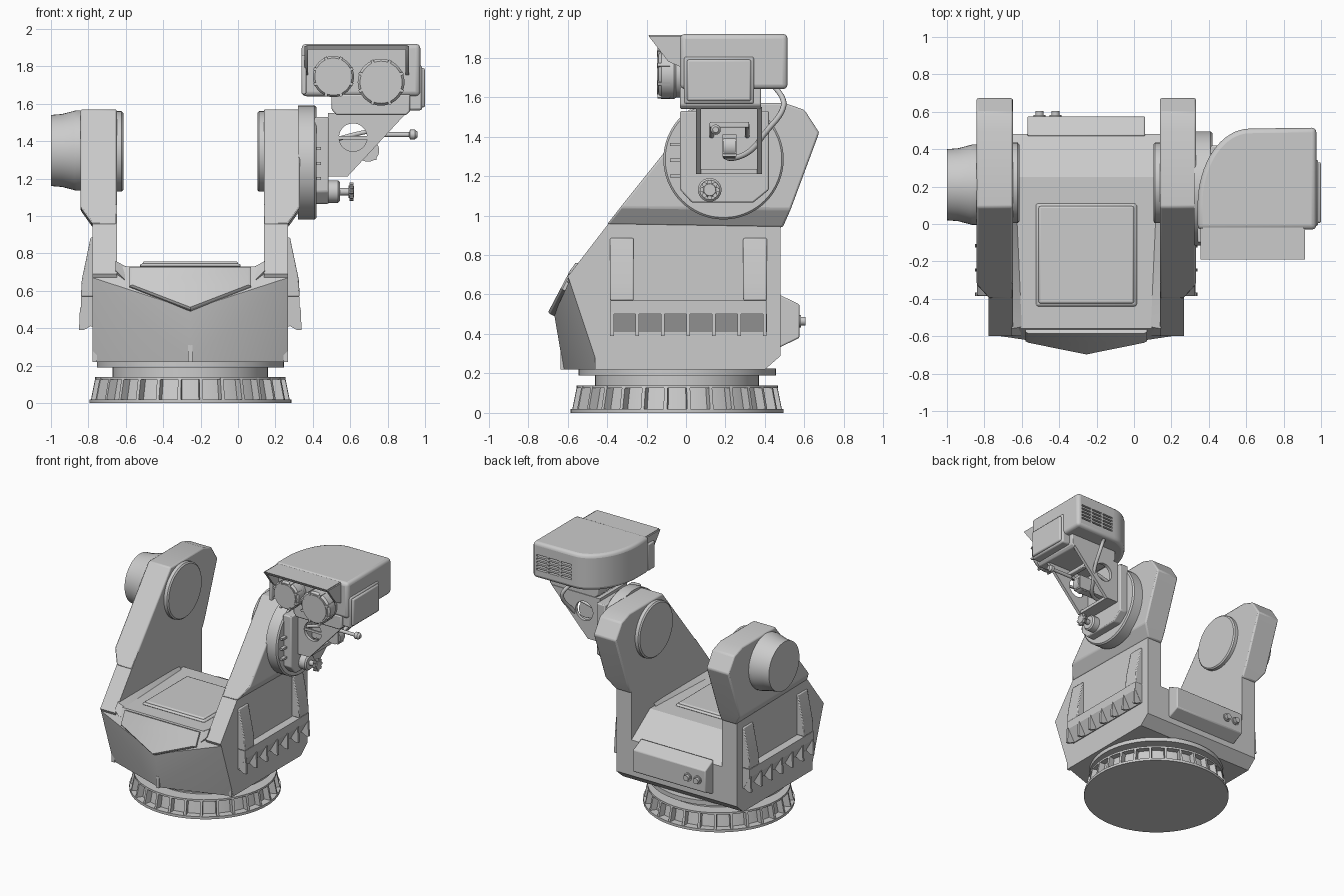
import bpy, bmesh
from math import sin, cos, pi, radians
from mathutils import Vector, Matrix

if "Cube" in bpy.data.objects:
    bpy.data.objects.remove(bpy.data.objects["Cube"])

grey = bpy.data.materials.new("light_grey")
grey.use_nodes = True
grey.diffuse_color = (0.6, 0.6, 0.6, 1)
grey.node_tree.nodes["Principled BSDF"].inputs["Base Color"].default_value = (0.6, 0.6, 0.6, 1)

MID = -0.255          # middle of the yoke
made = []


def finish(name, bm, bevel=0, segments=2):
    bmesh.ops.recalc_face_normals(bm, faces=bm.faces)
    mesh = bpy.data.meshes.new(name)
    bm.to_mesh(mesh)
    bm.free()
    ob = bpy.data.objects.new(name, mesh)
    bpy.context.scene.collection.objects.link(ob)
    mesh.materials.append(grey)
    made.append(ob)
    if bevel:
        mod = ob.modifiers.new("bevel", "BEVEL")
        mod.width, mod.segments, mod.limit_method = bevel, segments, "ANGLE"
        mod.angle_limit = radians(35)
    return ob


def place(axis, u, v, h):
    return {"x": Vector((h, u, v)), "y": Vector((u, h, v)), "z": Vector((u, v, h))}[axis]


def hull(name, points, bevel=0):
    bm = bmesh.new()
    for p in points:
        bm.verts.new(p)
    bmesh.ops.convex_hull(bm, input=bm.verts)
    bmesh.ops.dissolve_limit(bm, angle_limit=0.02, verts=bm.verts, edges=bm.edges)
    return finish(name, bm, bevel)


def prism(name, outline, axis, a, b, bevel=0, segments=2):
    bm = bmesh.new()
    low, high = [[bm.verts.new(place(axis, u, v, h)) for u, v in outline] for h in (a, b)]
    bm.faces.new(low)
    bm.faces.new(high)
    for i in range(len(low)):
        bm.faces.new((low[i - 1], low[i], high[i], high[i - 1]))
    return finish(name, bm, bevel, segments)


def box(name, x, y, z, bevel=0):
    return prism(name, [(x[0], y[0]), (x[1], y[0]), (x[1], y[1]), (x[0], y[1])], "z", *z, bevel)


def turned(name, profile, axis, u, v, sides=48):
    """Round part from (radius, height) pairs along an axis."""
    bm = bmesh.new()
    rings = [[bm.verts.new(place(axis, u + r * cos(2 * pi * i / sides), v + r * sin(2 * pi * i / sides), h))
              for i in range(sides)] for r, h in profile]
    for low, high in zip(rings, rings[1:]):
        for i in range(sides):
            bm.faces.new((low[i - 1], low[i], high[i], high[i - 1]))
    bm.faces.new(rings[0])
    bm.faces.new(rings[-1])
    return finish(name, bm)


def tube(name, points, radius):
    curve = bpy.data.curves.new(name, "CURVE")
    curve.dimensions, curve.bevel_depth, curve.bevel_resolution = "3D", radius, 3
    curve.use_fill_caps = True
    spline = curve.splines.new("NURBS")
    spline.points.add(len(points) - 1)
    for p, co in zip(spline.points, points):
        p.co = (*co, 1)
    spline.use_endpoint_u, spline.order_u = True, 3
    curve.materials.append(grey)
    ob = bpy.data.objects.new(name, curve)
    bpy.context.scene.collection.objects.link(ob)


def cut(target, cutter):
    mod = target.modifiers.new("cut", "BOOLEAN")
    mod.object, mod.operation, mod.solver = cutter, "DIFFERENCE", "EXACT"
    cutter.hide_render = cutter.hide_viewport = True


# Ribbed base and turntable
BY = -0.045
turned("base_ring", [(0.54, 0), (0.54, 0.02), (0.485, 0.02), (0.465, 0.125), (0.51, 0.125), (0.51, 0.14)],
       "z", MID, BY, 64)
turned("turntable_neck", [(0.415, 0.13), (0.415, 0.2)], "z", MID, BY, 64)
turned("turntable_plate", [(0.5, 0.19), (0.5, 0.225)], "z", MID, BY, 64)
for i in range(28):
    rib = prism("base_rib", [(0.45, 0.01), (0.535, 0.01), (0.51, 0.135), (0.45, 0.135)], "y", -0.009, 0.009)
    rib.data.transform(Matrix.Translation((MID, BY, 0)) @ Matrix.Rotation(2 * pi * (i + 0.5) / 28, 4, "Z"))

# Hull of the body with a wedge nose
sides = [(-0.59, 0.67), (-0.44, 0.31), (-0.44, 0.22), (0.40, 0.22), (0.48, 0.29), (0.48, 0.57),
         (0.25, 0.73), (-0.56, 0.73)]
hull("body", [(MID + s * 0.523, y, z) for s in (-1, 1) for y, z in sides]
     + [(MID, -0.668, 0.5), (MID, -0.62, 0.22)])

# Pointed nose plate lying on the sloping front
bm = bmesh.new()
loops = []
for grow, lift in ((1, -0.01), (1, 0.012), (0.95, 0.02)):
    loops.append([bm.verts.new((MID + x * grow, -0.56 - (0.73 - z) / 2 - lift, 0.64 + (z - 0.64) * grow + lift * 0.5))
                  for x, z in ((-0.325, 0.72), (0.325, 0.72), (0.325, 0.62), (0, 0.495), (-0.325, 0.62))])
for low, high in zip(loops, loops[1:]):
    for i in range(5):
        bm.faces.new((low[i - 1], low[i], high[i], high[i - 1]))
bm.faces.new(loops[0])
bm.faces.new(loops[-1])
finish("nose_plate", bm)
for x, y in ((MID, -0.635), (MID - 0.51, -0.46), (MID + 0.51, -0.46)):
    box("front_lug", (x - 0.012, x + 0.012), (y, y + 0.08), (0.22, 0.31))

# Deck hatch
box("hatch_rim", (-0.525, 0.015), (-0.44, 0.11), (0.72, 0.745), 0.015)
box("hatch_lid", (-0.51, 0.0), (-0.425, 0.095), (0.73, 0.757), 0.01)

# Rear box with two connectors
prism("rear_box", [(0.47, 0.33), (0.575, 0.38), (0.575, 0.55), (0.47, 0.6)], "x", -0.57, 0.06, 0.008)
for x in (-0.505, -0.42):
    turned("rear_connector", [(0.032, 0.57), (0.032, 0.583), (0.022, 0.583), (0.022, 0.605)], "y", x, 0.465, 20)

# Yoke arms, with side pads, shelf and gussets on each side
for s in (-1, 1):
    def X(d):
        return MID + s * d
    prism("arm_lower", [(-0.6, 0.69), (-0.555, 0.6), (0.48, 0.5), (0.48, 1.06), (-0.315, 1.06)], "x", X(0.393), X(0.523))
    top = [(-0.33, 1.045), (0.09, 1.57), (0.50, 1.57), (0.6, 1.535), (0.675, 1.42), (0.53, 1.03)]
    hull("arm_upper", [(X(d), y, z) for d in (0.393, 0.587) for y, z in top]
         + [(X(d), y, z) for d in (0.393, 0.523) for y, z in ((-0.4, 0.955), (0.49, 0.94))], 0.01)
    turned("inner_bearing", [(0.215, X(0.4)), (0.215, X(0.367)), (0.205, X(0.358))], "x", 0.22, 1.345)
    hull("arm_root_fairing", [(X(d), y, z) for d, y, z in
         ((0.4, -0.595, 0.71), (0.4, -0.56, 0.76), (0.345, -0.55, 0.73), (0.35, -0.6, 0.66), (0.4, -0.5, 0.62),
          (0.4, 0.2, 0.76), (0.375, 0.2, 0.725))])
    for y in (-0.325, 0.35):
        prism("side_pad", [(X(0.5), 0.885), (X(0.533), 0.885), (X(0.58), 0.66), (X(0.585), 0.57), (X(0.5), 0.57)],
              "y", y - 0.06, y + 0.06, 0.006)
    prism("side_shelf", [(X(0.5), 0.57), (X(0.585), 0.57), (X(0.585), 0.505), (X(0.53), 0.41), (X(0.5), 0.41)],
          "y", -0.385, 0.41)
    for i in range(7):
        y = -0.375 + i * 0.129
        prism("shelf_gusset", [(X(0.5), 0.51), (X(0.59), 0.51), (X(0.595), 0.39), (X(0.57), 0.39), (X(0.5), 0.43)],
              "y", y - 0.009, y + 0.009)

# Outer bearing drum on the plain arm
turned("outer_drum", [(0.215, -0.82), (0.215, -0.865), (0.212, -0.875), (0.195, -0.94), (0.19, -1.0)], "x", 0.21, 1.35)

# Rotating flange on the other arm
turned("flange_disc", [(0.305, 0.32), (0.305, 0.41), (0.295, 0.42)], "x", 0.19, 1.285, 64)
prism("flange_plate", [(-0.03, 1.53), (-0.03, 1.13), (0.03, 1.065), (0.34, 1.065), (0.42, 1.13), (0.42, 1.53)],
      "x", 0.41, 0.485, 0.008)
for z in (1.2, 1.28, 1.36):
    box("flange_tab", (0.41, 0.445), (-0.08, -0.02), (z - 0.008, z + 0.008))

# Locking knob
turned("knob_boss", [(0.06, 0.48), (0.06, 0.535), (0.05, 0.545)], "x", 0.12, 1.13, 24)
turned("knob_shaft", [(0.02, 0.53), (0.02, 0.6)], "x", 0.12, 1.13, 16)
turned("knob_hub", [(0.032, 0.59), (0.038, 0.605), (0.03, 0.62)], "x", 0.12, 1.13, 24)
for i in range(8):
    a = i * pi / 4
    turned("knob_grip", [(0.012, 0.595), (0.012, 0.617)], "x", 0.12 + 0.038 * cos(a), 1.13 + 0.038 * sin(a), 10)

# Triangular bracket carrying the sensor head
box("bracket_back", (0.48, 0.512), (0.05, 0.385), (1.21, 1.55))
box("bracket_foot", (0.5, 0.585), (0.05, 0.385), (1.21, 1.235))
hole = turned("bracket_hole_cutter", [(0.075, 0.0), (0.075, 0.45)], "y", 0.615, 1.42, 32)
for y in (0.05, 0.36):
    cut(prism("bracket_gusset", [(0.5, 1.55), (0.9, 1.55), (0.585, 1.21), (0.5, 1.21)], "y", y, y + 0.025), hole)
box("bracket_spoke", (0.53, 0.7), (0.055, 0.067), (1.41, 1.428))

# Lever and its pivot
turned("lever_pivot", [(0.06, 0.19), (0.06, 0.25)], "y", 0.695, 1.35, 28)
box("lever_lug", (0.5, 0.74), (0.185, 0.255), (1.3, 1.41))
box("lever_bar", (0.72, 0.76), (0.12, 0.32), (1.445, 1.475), 0.006)
for y in (0.13, 0.31):
    tube("lever_side", [(0.5, y, 1.4), (0.62, y, 1.44), (0.74, y, 1.46)], 0.012)
turned("lever_rod", [(0.013, 0.74), (0.013, 0.915), (0.026, 0.92), (0.026, 0.945), (0.015, 0.96)], "x", 0.15, 1.435, 16)

# Sensor head with one large rounded rear corner
outline = [(0.975, -0.03), (0.975, 0.515), (0.62, 0.51)]
outline += [(0.62 - 0.28 * sin(t * pi / 32), 0.1 + 0.41 * cos(t * pi / 32)) for t in range(1, 17)] + [(0.34, -0.03)]
head = prism("sensor_head", outline, "z", 1.64, 1.92, 0.025, 3)
for col in range(3):
    for row in range(5):
        x, z = 0.64 + col * 0.105, 1.705 + row * 0.027
        cut(head, box("vent_cutter", (x, x + 0.09), (0.485, 0.54), (z, z + 0.013)))
prism("head_keel", [(0.5, 1.65), (0.5, 1.57), (0.525, 1.54), (0.9, 1.54), (0.92, 1.56), (0.92, 1.65)],
      "y", -0.03, 0.38, 0.008)
box("side_box", (0.9, 0.985), (-0.01, 0.345), (1.565, 1.805), 0.012)
box("side_box_lid", (0.97, 1.0), (0.005, 0.33), (1.58, 1.79), 0.01)

# Visor above the lenses
prism("visor_roof", [(-0.02, 1.915), (-0.19, 1.915), (-0.175, 1.89), (-0.02, 1.89)], "x", 0.365, 0.905)
for x in (0.355, 0.895):
    prism("visor_cheek", [(-0.02, 1.91), (-0.19, 1.91), (-0.09, 1.78), (-0.02, 1.75)], "x", x, x + 0.02)
box("visor_lower_cheek", (0.34, 0.365), (-0.1, -0.02), (1.65, 1.86), 0.008)

# Lenses with notched rims
for x, z, r in ((0.51, 1.745, 0.11), (0.765, 1.715, 0.125)):
    turned("lens_barrel", [(r * 0.94, 0), (r * 0.94, -0.05), (r, -0.06), (r, -0.125), (r * 0.9, -0.14)], "y", x, z)
    turned("lens_cap", [(r * 0.82, -0.13), (r * 0.82, -0.146)], "y", x, z)
    for i in range(8):
        a = (i + 0.5) * pi / 4
        tab = box("lens_tab", (r * 0.82, r * 1.03), (-0.145, -0.08), (-0.008, 0.008))
        tab.data.transform(Matrix.Translation((x, 0, z)) @ Matrix.Rotation(a, 4, "Y"))

# Cable from the head to the bracket
tube("cable", [(0.66, 0.44, 1.66), (0.72, 0.5, 1.6), (0.74, 0.49, 1.52), (0.72, 0.4, 1.42), (0.68, 0.33, 1.32),
               (0.6, 0.22, 1.28), (0.52, 0.2, 1.3)], 0.014)

# Smooth the round surfaces, keep the edges crisp
bpy.ops.object.select_all(action="DESELECT")
for ob in made:
    if not ob.hide_render:
        ob.select_set(True)
        bpy.context.view_layer.objects.active = ob
bpy.ops.object.shade_smooth_by_angle(angle=radians(30))
